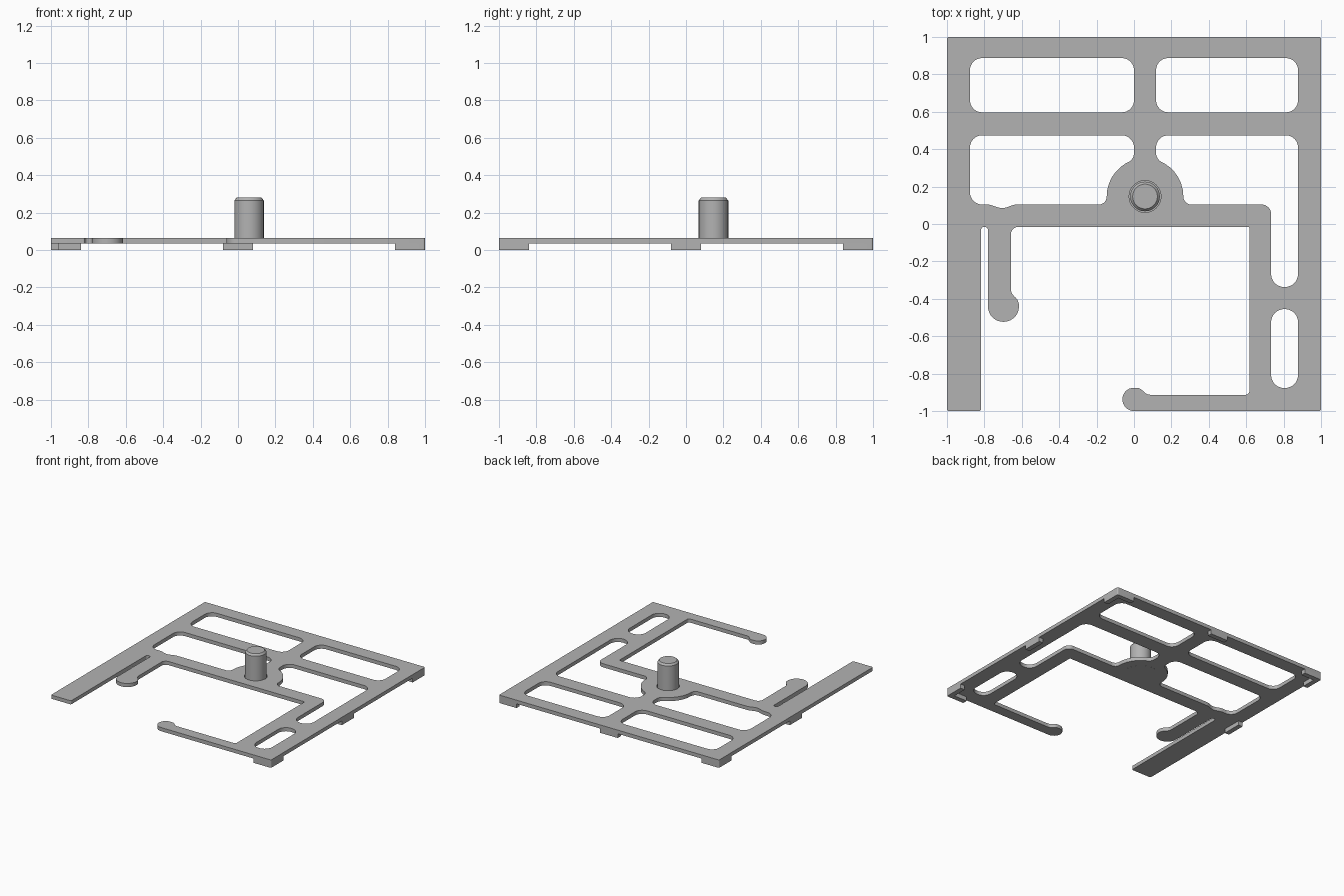
import bpy, bmesh, math
from mathutils import Vector

cube = bpy.data.objects.get("Cube")
if cube:
    bpy.data.objects.remove(cube)

grey = bpy.data.materials.new("plain grey")
grey.use_nodes = True
grey.diffuse_color = (0.45, 0.45, 0.45, 1)
grey.node_tree.nodes["Principled BSDF"].inputs["Base Color"].default_value = grey.diffuse_color


def rounded(points):
    """Outline with each (x, y, radius) corner replaced by an arc."""
    out = []
    for i, (x, y, r) in enumerate(points):
        p = Vector((x, y))
        if r == 0:
            out.append(p)
            continue
        a = (Vector(points[i - 1][:2]) - p).normalized()
        b = (Vector(points[(i + 1) % len(points)][:2]) - p).normalized()
        half = a.angle(b) / 2
        centre = p + (a + b).normalized() * (r / math.sin(half))
        start = p + a * (r / math.tan(half)) - centre
        end = p + b * (r / math.tan(half)) - centre
        sweep = start.angle_signed(end)
        steps = max(2, round(abs(sweep) / math.radians(11)))
        for k in range(steps + 1):
            t = -sweep * k / steps
            c, s = math.cos(t), math.sin(t)
            out.append(centre + Vector((start.x * c - start.y * s, start.x * s + start.y * c)))
    return out


def rect(x0, x1, y0, y1, r):
    return rounded([(x0, y0, r), (x1, y0, r), (x1, y1, r), (x0, y1, r)])


def circle(x, y, r, n=48):
    return [Vector((x + r * math.cos(math.tau * k / n), y + r * math.sin(math.tau * k / n)))
            for k in range(n)]


def finish(name, mesh):
    mesh.materials.clear()
    mesh.materials.append(grey)
    obj = bpy.data.objects.new(name, mesh)
    bpy.context.collection.objects.link(obj)
    bpy.ops.object.select_all(action='DESELECT')
    obj.select_set(True)
    bpy.context.view_layer.objects.active = obj
    bpy.ops.object.shade_smooth_by_angle(angle=math.radians(30))
    return obj


def prism(name, outlines, z0, z1):
    """Flat sheet from an outline and its holes, raised from z0 to z1."""
    curve = bpy.data.curves.new(name + " profile", 'CURVE')
    curve.dimensions = '2D'
    curve.fill_mode = 'BOTH'
    curve.extrude = (z1 - z0) / 2
    for outline in outlines:
        spline = curve.splines.new('POLY')
        spline.points.add(len(outline) - 1)
        for point, p in zip(spline.points, outline):
            point.co = (p.x, p.y, 0, 1)
        spline.use_cyclic_u = True
    temp = bpy.data.objects.new(name + " profile", curve)
    bpy.context.collection.objects.link(temp)
    bpy.context.view_layer.update()
    mesh = bpy.data.meshes.new_from_object(temp.evaluated_get(bpy.context.evaluated_depsgraph_get()))
    bpy.data.objects.remove(temp)
    bm = bmesh.new()
    bm.from_mesh(mesh)
    bmesh.ops.remove_doubles(bm, verts=bm.verts, dist=0.0002)
    bmesh.ops.recalc_face_normals(bm, faces=bm.faces)
    bmesh.ops.translate(bm, verts=bm.verts, vec=(0, 0, (z0 + z1) / 2))
    bm.to_mesh(mesh)
    bm.free()
    return finish(name, mesh)


def lathe(name, profile, x, y, n=48):
    """Solid of revolution from (radius, height) pairs."""
    bm = bmesh.new()
    rings = [[bm.verts.new((p.x, p.y, z)) for p in circle(x, y, r, n)] for r, z in profile]
    for low, high in zip(rings, rings[1:]):
        for k in range(n):
            j = (k + 1) % n
            bm.faces.new((low[k], low[j], high[j], high[k]))
    bm.faces.new(rings[0][::-1])
    bm.faces.new(rings[-1])
    mesh = bpy.data.meshes.new(name)
    bm.to_mesh(mesh)
    bm.free()
    return finish(name, mesh)


PX, PY, BOSS = 0.059, 0.147, 0.205      # pin centre and boss radius
BASE, TOP = 0.035, 0.065                # plate heights
BAR, R = 0.104, 0.065                   # rear edge of cross bar, window corner

# Outer contour with the two hooked fingers
contour = rounded([
    (-1, 1, .01), (-1, -1, .01), (-.818, -1, .01),
    (-.818, -.015, .018), (-.781, -.015, .018),
    (-.781, -.523, .082), (-.615, -.523, .082), (-.615, -.41, .06),
    (-.658, -.37, .05), (-.658, -.015, .04),
    (.617, -.015, .008), (.617, -.913, .02),
    (.07, -.913, .04), (.03, -.876, .04), (-.062, -.876, .06), (-.062, -1, .062),
    (1, -1, .01), (1, 1, .01)])


# Window edge that follows the round boss up to the neck
def boss_side(side):
    pts = [(PX + side * BOSS, BAR, .042)]
    for deg in range(0, 61, 10):
        t = math.radians(deg)
        pts.append((PX + side * BOSS * math.cos(t), PY + BOSS * math.sin(t), 0))
    return pts + [(PX + side * .059, .345, .055), (PX + side * .059, .474, R)]


left_window = rounded([(-.877, .474, R), (-.877, BAR, R), (-.77, BAR, .08),
                       (-.705, .08, .08), (-.64, BAR, .08)] + boss_side(-1))
right_window = rounded([(.877, .474, R), (.877, -.337, .07), (.733, -.337, .07),
                        (.733, BAR, .05)] + boss_side(1))

prism("frame_plate", [
    contour, left_window, right_window,
    rect(-.877, 0, .597, .887, R), rect(.118, .877, .597, .887, R),
    rect(.733, .877, -.877, -.455, .07), circle(PX, PY, .085)], BASE, TOP)

# Pin with a flush base flange
lathe("pin", [(.13, BASE - .0005), (.13, .048), (.079, .048), (.079, .265), (.066, .28)], PX, PY)

# L-shaped corner feet
for name, sx, sy in (("back_left", 1, 1), ("back_right", -1, 1), ("front_left", 1, -1)):
    shape = [(1, 1, .01), (.84, 1, 0), (.84, .96, 0), (.96, .96, 0), (.96, .84, 0), (1, .84, 0)]
    prism(name + "_corner_foot", [rounded([(sx * x, sy * y, r) for x, y, r in shape])], 0, BASE)

# Strip feet in the middle of three sides
prism("left_middle_foot", [rect(.96, 1, -.08, .08, 0)], 0, BASE)
prism("right_middle_foot", [rect(-1, -.96, -.08, .08, 0)], 0, BASE)
prism("back_middle_foot", [rect(-.08, .08, .96, 1, 0)], 0, BASE)
